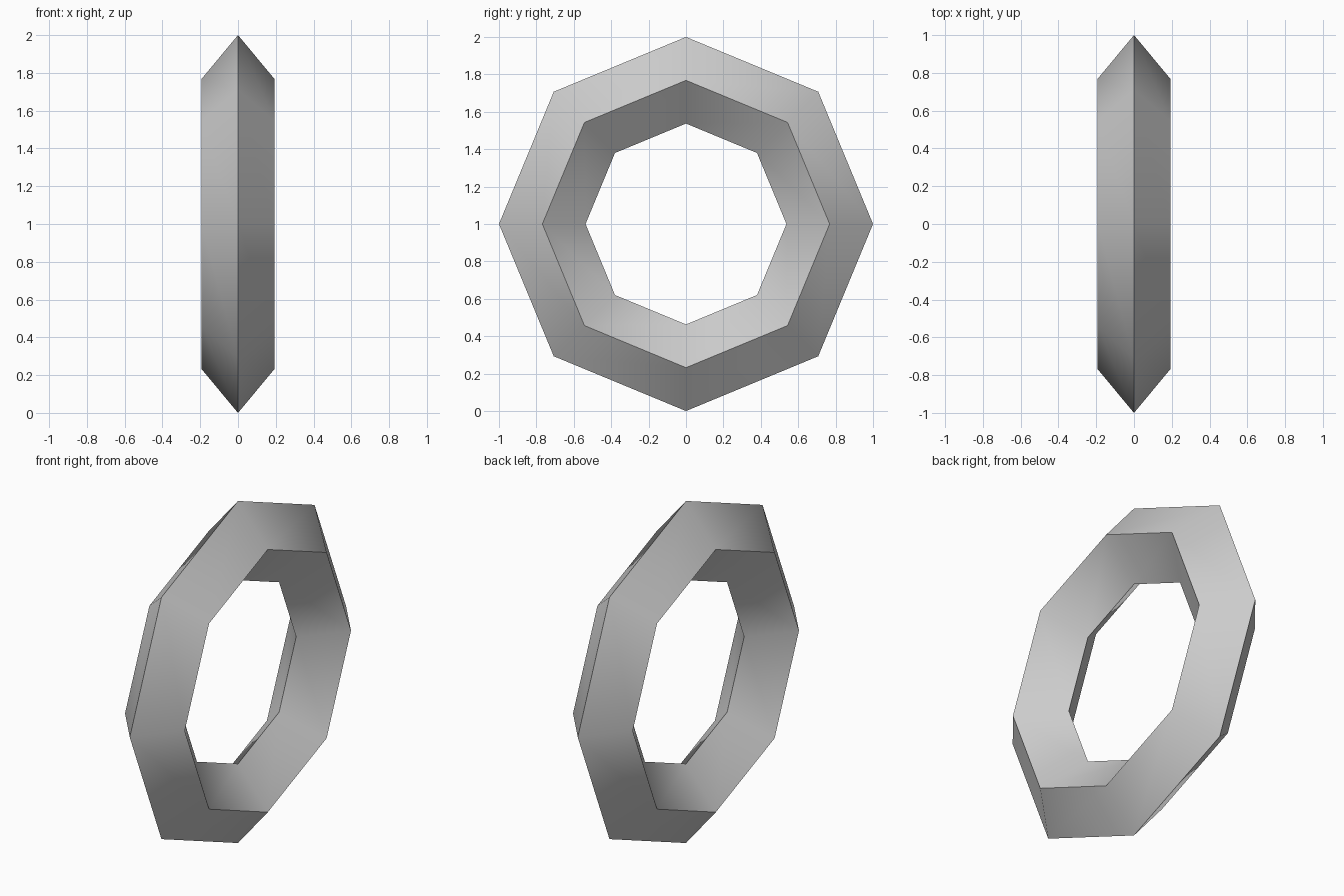
import bpy, bmesh, math

if "Cube" in bpy.data.objects:
    bpy.data.objects.remove(bpy.data.objects["Cube"])

SIDES = 8
# diamond cross-section: (x, radius)
PROFILE = [(0, 1.0), (0.193, 0.768), (0, 0.537), (-0.193, 0.768)]

# Octagonal ring: diamond profile swept around the x axis
bm = bmesh.new()
rings = []
for i in range(SIDES):
    a = math.tau * i / SIDES
    rings.append([bm.verts.new((x, r * math.cos(a), 1 + r * math.sin(a)))
                  for x, r in PROFILE])
n = len(PROFILE)
for i in range(SIDES):
    p, q = rings[i], rings[(i + 1) % SIDES]
    for j in range(n):
        k = (j + 1) % n
        bm.faces.new((p[j], p[k], q[k], q[j]))
bmesh.ops.recalc_face_normals(bm, faces=bm.faces)

mesh = bpy.data.meshes.new("ring")
bm.to_mesh(mesh)
bm.free()
ring = bpy.data.objects.new("ring", mesh)
bpy.context.collection.objects.link(ring)

# Smooth around the ring, sharp along the diamond edges
bpy.context.view_layer.objects.active = ring
ring.select_set(True)
bpy.ops.object.shade_smooth_by_angle(angle=math.radians(35))
